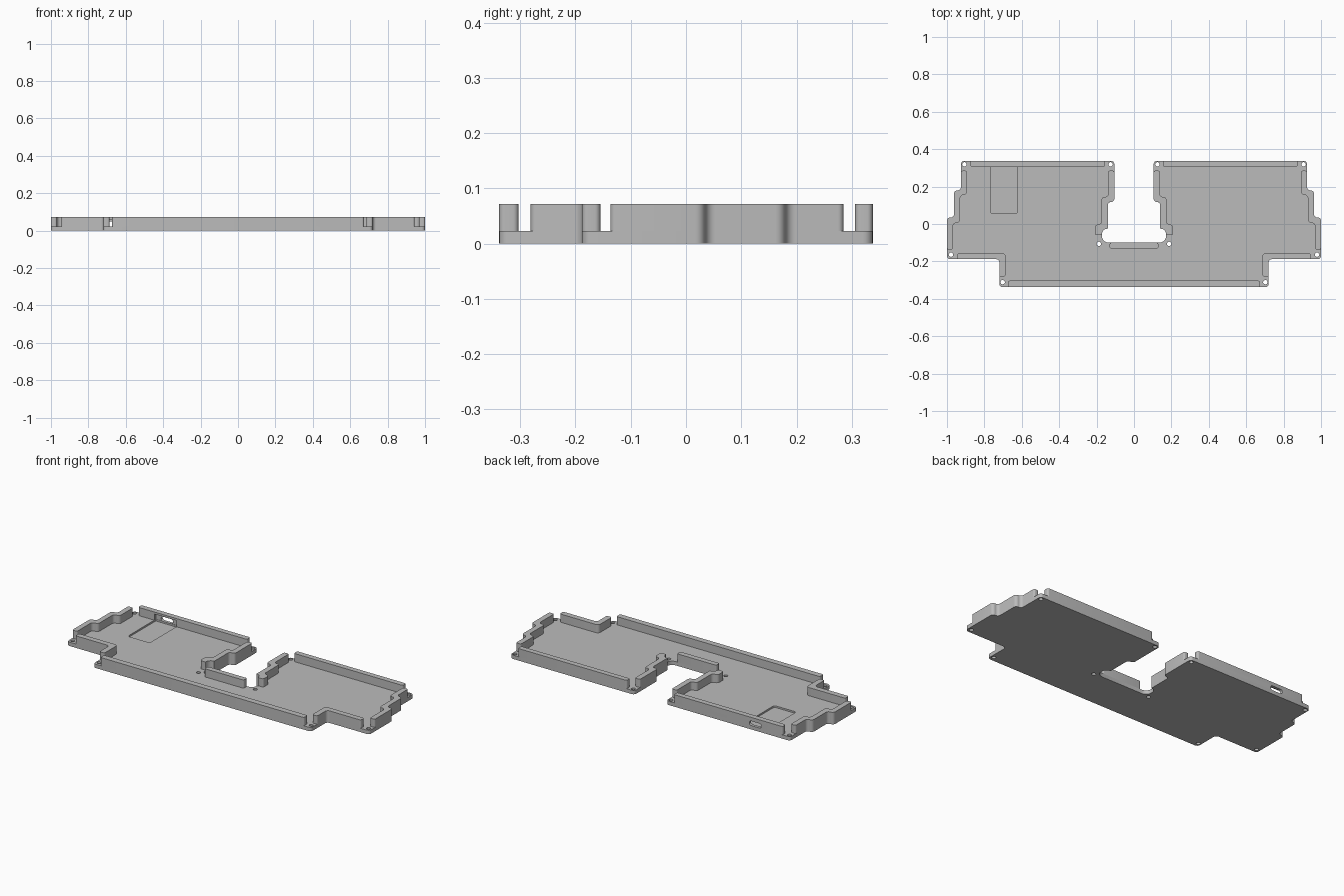
import bpy, bmesh, math
from mathutils import Vector

if "Cube" in bpy.data.objects:
    bpy.data.objects.remove(bpy.data.objects["Cube"])

BASE_TOP, WALL_TOP = 0.023, 0.072
ROUND, END = 0.018, 0.01          # corner radius of the outline and of wall ends

grey = bpy.data.materials.new("plain grey")
grey.use_nodes = True
colour = (0.5, 0.5, 0.5, 1)
grey.diffuse_color = colour
grey.node_tree.nodes["Principled BSDF"].inputs["Base Color"].default_value = colour


def fillet(points, steps=6):
    """Round every corner; a point is (x, y) or (x, y, radius)."""
    out, n = [], len(points)
    for i, p in enumerate(points):
        r = p[2] if len(p) > 2 else ROUND
        c = Vector(p[:2])
        if r == 0:
            out.append(c)
            continue
        a = (Vector(points[i - 1][:2]) - c).normalized() * r
        b = (Vector(points[(i + 1) % n][:2]) - c).normalized() * r
        for k in range(steps + 1):
            t = k / steps * math.pi / 2
            out.append(c + a * (1 - math.sin(t)) + b * (1 - math.cos(t)))
    return out


def slab(name, points, z0, z1):
    """Extrude a rounded outline between two heights."""
    bm = bmesh.new()
    face = bm.faces.new([bm.verts.new((p.x, p.y, z0)) for p in fillet(points)])
    bmesh.ops.remove_doubles(bm, verts=bm.verts, dist=0.0002)
    grown = bmesh.ops.extrude_face_region(bm, geom=bm.faces[:])
    top = [v for v in grown["geom"] if isinstance(v, bmesh.types.BMVert)]
    bmesh.ops.translate(bm, verts=top, vec=(0, 0, z1 - z0))
    bmesh.ops.recalc_face_normals(bm, faces=bm.faces)
    mesh = bpy.data.meshes.new(name)
    bm.to_mesh(mesh)
    bm.free()
    mesh.materials.append(grey)
    obj = bpy.data.objects.new(name, mesh)
    bpy.context.collection.objects.link(obj)
    return obj


def box(x0, x1, y0, y1, r=END):
    return [(x0, y0, r), (x1, y0, r), (x1, y1, r), (x0, y1, r)]


def flip(points):
    return [(-p[0],) + tuple(p[1:]) for p in points]


def cut(obj, cutters):
    """Subtract the cutters, bake the result and drop the cutters."""
    for c in cutters:
        c.hide_render = True
        mod = obj.modifiers.new("cut", 'BOOLEAN')
        mod.object, mod.operation, mod.solver = c, 'DIFFERENCE', 'EXACT'
    graph = bpy.context.evaluated_depsgraph_get()
    mesh = bpy.data.meshes.new_from_object(obj.evaluated_get(graph))
    obj.modifiers.clear()
    obj.data = mesh
    for c in cutters:
        bpy.data.objects.remove(c)


# Base plate: half outline from the notch floor round to the front edge
half = [(0.172, -0.1, 0.037), (0.172, -0.025, 0.03), (0.14, -0.025, 0),
        (0.14, 0.118), (0.105, 0.118, 0.016), (0.105, 0.338),
        (0.925, 0.338), (0.925, 0.18), (0.962, 0.18), (0.962, 0.035),
        (1, 0.035), (1, -0.188), (0.72, -0.188), (0.72, -0.338)]
base = slab("base_plate", half + flip(half)[::-1], 0, BASE_TOP)

# Screw holes and the sunken bay
cutters = []
for x, y in [(0.907, 0.319), (0.125, 0.319), (0.188, -0.106),
             (0.979, -0.164), (0.702, -0.311)]:
    for s in (1, -1):
        r = 0.0115
        cutters.append(slab("hole", box(s * x - r, s * x + r, y - r, y + r, r * 0.99),
                            -0.02, 0.05))
bay = [(-0.768, 0.055, 0.015), (-0.622, 0.055, 0.015),
       (-0.622, 0.32, 0), (-0.768, 0.32, 0)]
cutters.append(slab("bay", bay, 0.013, 0.05))
cut(base, cutters)

# Walls that appear on both sides
walls = {
    "back_wall": box(0.155, 0.875, 0.306, 0.338),
    "outer_wall": [(0.893, 0.285, END), (0.925, 0.285, END), (0.925, 0.18),
                   (0.962, 0.18), (0.962, 0.035), (1, 0.035),
                   (1, -0.137, END), (0.968, -0.137, END), (0.968, 0.006),
                   (0.93, 0.006), (0.93, 0.155), (0.893, 0.155)],
    "wing_front_wall": [(0.944, -0.188, END), (0.944, -0.155, END), (0.687, -0.155),
                        (0.687, -0.281, END), (0.72, -0.281, END), (0.72, -0.188)],
    "notch_wall": [(0.105, 0.285, END), (0.138, 0.285, END), (0.138, 0.145, 0.016),
                   (0.173, 0.145, 0.016), (0.173, -0.002), (0.209, -0.002),
                   (0.209, -0.06, END), (0.172, -0.06, 0.004), (0.172, -0.025, 0.03),
                   (0.14, -0.025, 0), (0.14, 0.118, 0.016), (0.105, 0.118, 0.016)],
}
for name, points in walls.items():
    slab("left_" + name, points, BASE_TOP, WALL_TOP)
    slab("right_" + name, flip(points), BASE_TOP, WALL_TOP)

# Single walls on the centre line
slab("front_wall", box(-0.673, 0.673, -0.338, -0.303), BASE_TOP, WALL_TOP)
slab("notch_floor_wall", box(-0.13, 0.13, -0.132, -0.1), BASE_TOP, WALL_TOP)

# Port opening: rounded slot through the back wall with a pocket inside
slot = slab("slot", box(-0.735, -0.655, -0.0135, 0.0135, 0.0133), -0.05, 0.05)
slot.rotation_euler.x = math.pi / 2
slot.location = (0, 0.32, 0.0365)
pocket = slab("pocket", box(-0.768, -0.622, 0.29, 0.322, 0), 0.01, 0.06)
bpy.context.view_layer.update()
cut(bpy.data.objects["right_back_wall"], [slot, pocket])

# Smooth the rounded corners, keep the edges sharp
bpy.ops.object.select_all(action='DESELECT')
for obj in bpy.context.collection.objects:
    if obj.type == 'MESH' and grey.name in obj.data.materials:
        obj.select_set(True)
        bpy.context.view_layer.objects.active = obj
bpy.ops.object.shade_smooth_by_angle()
